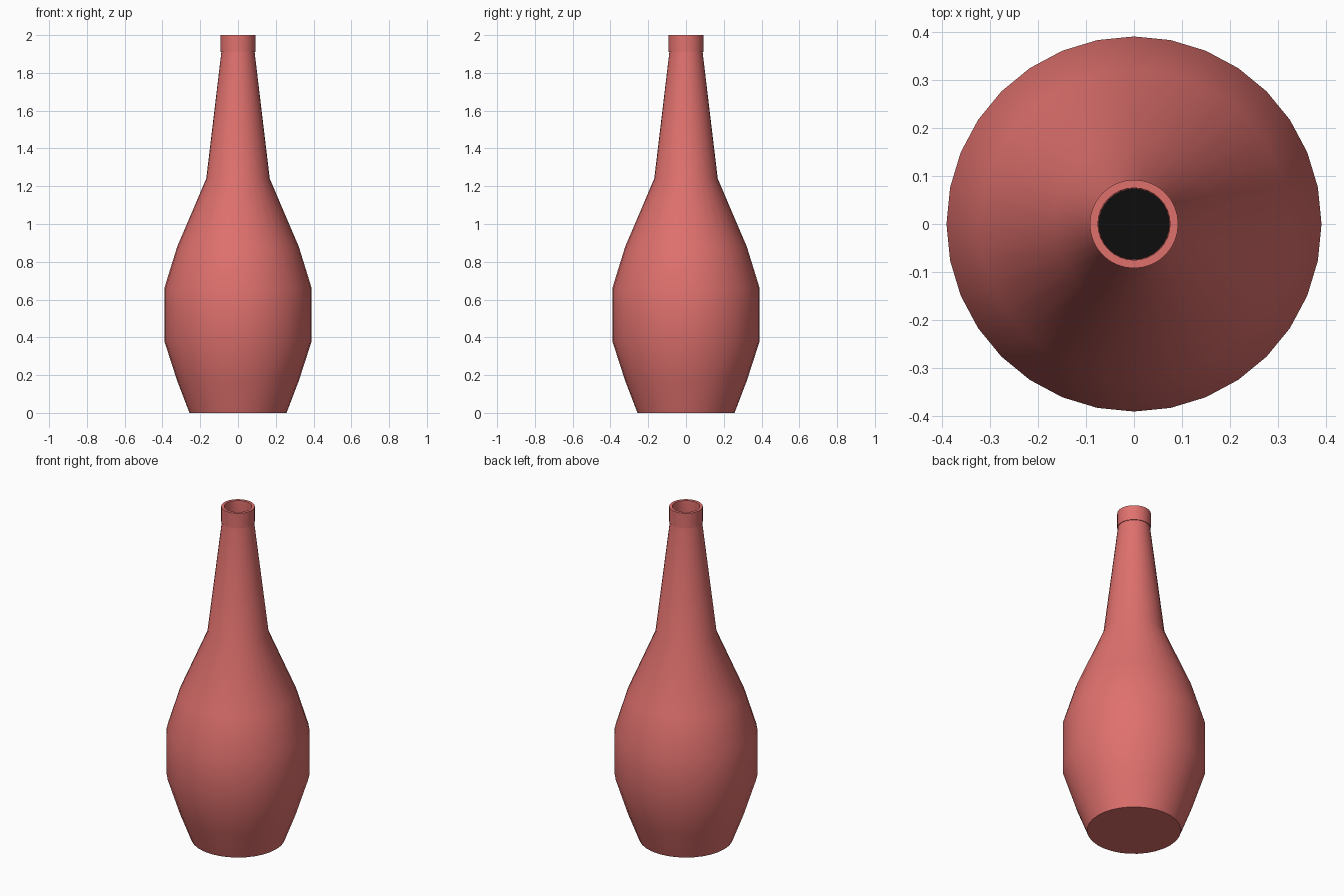
import bpy, bmesh, math

if "Cube" in bpy.data.objects:
    bpy.data.objects.remove(bpy.data.objects["Cube"])

SIDES = 32


def material(name, color):
    m = bpy.data.materials.new(name)
    m.diffuse_color = color
    m.use_nodes = True
    m.node_tree.nodes["Principled BSDF"].inputs["Base Color"].default_value = m.diffuse_color
    return m


def lathe(name, profile, mat, cap_start=False, cap_end=False):
    """Revolve (radius, z) points around the z axis."""
    bm = bmesh.new()
    rings = [[bm.verts.new((r * math.cos(2 * math.pi * i / SIDES),
                            r * math.sin(2 * math.pi * i / SIDES), z))
              for i in range(SIDES)] for r, z in profile]
    for a, b in zip(rings, rings[1:]):
        for i in range(SIDES):
            j = (i + 1) % SIDES
            bm.faces.new((a[i], a[j], b[j], b[i]))
    if cap_start:
        bm.faces.new(rings[0][::-1])
    if cap_end:
        bm.faces.new(rings[-1])
    mesh = bpy.data.meshes.new(name)
    bm.to_mesh(mesh)
    bm.free()
    obj = bpy.data.objects.new(name, mesh)
    bpy.context.collection.objects.link(obj)
    mesh.materials.append(mat)
    bpy.ops.object.select_all(action='DESELECT')
    obj.select_set(True)
    bpy.context.view_layer.objects.active = obj
    bpy.ops.object.shade_smooth_by_angle(angle=math.radians(35))
    return obj


red = material("red_glaze", (0.74, 0.165, 0.155, 1))
black = material("dark_inside", (0.004, 0.004, 0.004, 1))

# Bottle: outer wall, lip, then inner wall down to the floor
outer = [(0.257, 0), (0.322, 0.17), (0.39, 0.38), (0.39, 0.66),
         (0.322, 0.88), (0.168, 1.24), (0.088, 1.91)]
lip = [(0.092, 1.91), (0.092, 2.0), (0.075, 2.0), (0.073, 1.91)]
inner = [(r - 0.017, z) for r, z in outer[-2:0:-1]] + [(0.245, 0.02)]
lathe("bottle", outer + lip + inner, red, cap_start=True)

# Dark floor seen through the mouth
lathe("bottle_floor", [(0.245, 0.02)], black, cap_end=True)
